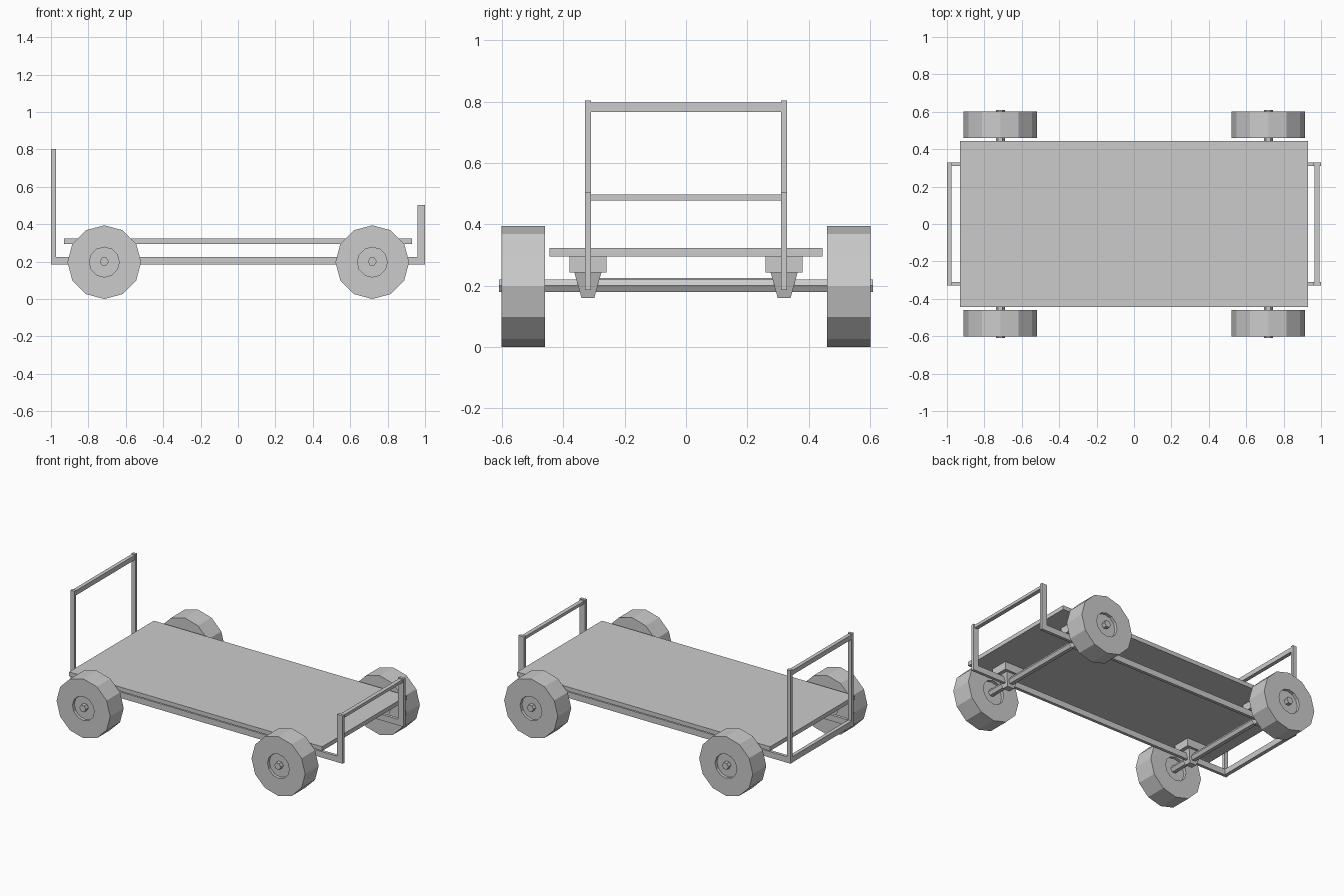
import bpy, bmesh, math

if "Cube" in bpy.data.objects:
    bpy.data.objects.remove(bpy.data.objects["Cube"])


def finish(name, bm):
    bmesh.ops.recalc_face_normals(bm, faces=bm.faces)
    me = bpy.data.meshes.new(name)
    bm.to_mesh(me)
    bm.free()
    ob = bpy.data.objects.new(name, me)
    bpy.context.collection.objects.link(ob)
    return ob


def frustum(name, x, y, z, top=None):
    """Box from (min, max) ranges; top = (x range, y range) at the upper end."""
    bm = bmesh.new()
    tx, ty = top or (x, y)
    rings = []
    for (a, b), (c, d), h in ((x, y, z[0]), (tx, ty, z[1])):
        rings.append([bm.verts.new((p, q, h)) for p, q in
                      ((a, c), (b, c), (b, d), (a, d))])
    lo, hi = rings
    bm.faces.new(lo)
    bm.faces.new(hi)
    for i in range(4):
        j = (i + 1) % 4
        bm.faces.new((lo[i], lo[j], hi[j], hi[i]))
    return finish(name, bm)


def lathe_y(name, profile, n, cx, cz):
    """Turn (radius, y) points about a line along y; both ends are capped."""
    bm = bmesh.new()
    rings = [[bm.verts.new((cx + r * math.cos(2 * math.pi * i / n), y,
                            cz + r * math.sin(2 * math.pi * i / n)))
              for i in range(n)] for r, y in profile]
    for a, b in zip(rings, rings[1:]):
        for i in range(n):
            j = (i + 1) % n
            bm.faces.new((a[i], a[j], b[j], b[i]))
    bm.faces.new(rings[0])
    bm.faces.new(rings[-1])
    return finish(name, bm)


# Load deck
frustum("deck", (-0.93, 0.93), (-0.445, 0.445), (0.295, 0.323))

# Long rails and the posts at each end
for s in (-1, 1):
    side = tuple(sorted((s * 0.31, s * 0.33)))
    frustum("rail", (-1, 1), side, (0.185, 0.225))
    frustum("tall_post", (-1, -0.972), side, (0.225, 0.803))
    frustum("short_post", (0.96, 1), side, (0.225, 0.503))

# Cross bars between posts
inner = (-0.31, 0.31)
frustum("tall_top_bar", (-1, -0.975), inner, (0.767, 0.798))
frustum("tall_bottom_bar", (-1, -0.975), inner, (0.187, 0.225))
frustum("short_top_bar", (0.965, 0.992), inner, (0.477, 0.497))

for cx in (-0.715, 0.718):
    # Hexagonal axle
    lathe_y("axle", [(0.024, -0.61), (0.024, 0.61)], 6, cx, 0.2)
    for s in (-1, 1):
        # Axle bracket: mounting block with tapered foot
        y = s * 0.32
        frustum("bracket_block", (cx - 0.075, cx + 0.075),
                (y - 0.06, y + 0.06), (0.243, 0.295))
        frustum("bracket_foot", (cx - 0.025, cx + 0.025),
                (y - 0.021, y + 0.021), (0.16, 0.243),
                ((cx - 0.05, cx + 0.05), (y - 0.044, y + 0.044)))
        # Twelve-sided wheel with recessed hub
        lathe_y("wheel", [(0.08, s * 0.48), (0.08, s * 0.46),
                          (0.197, s * 0.46), (0.197, s * 0.602),
                          (0.08, s * 0.602), (0.08, s * 0.582)],
                12, cx, 0.197)
